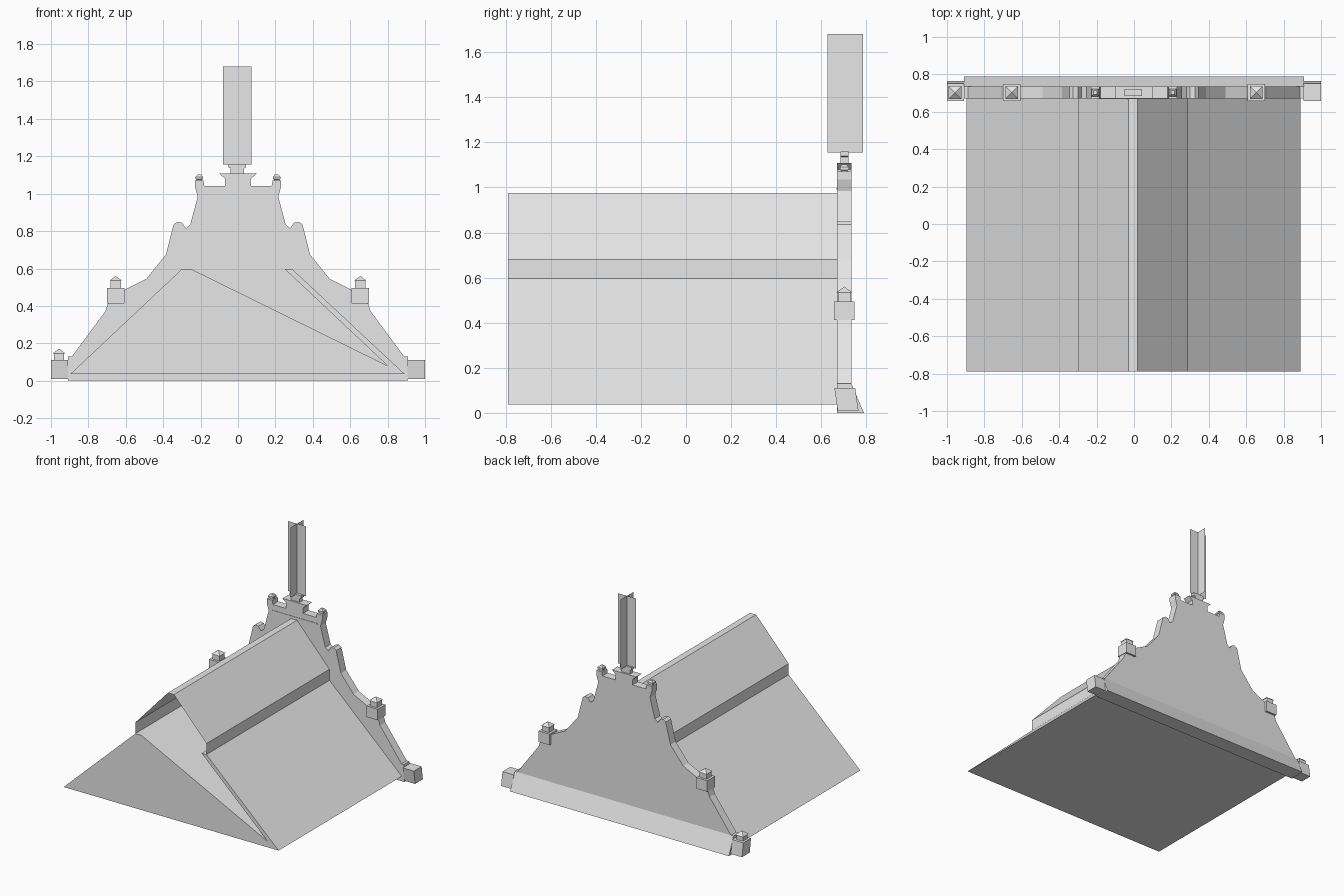
import bpy, bmesh

old = bpy.data.objects.get("Cube")
if old:
    bpy.data.objects.remove(old, do_unlink=True)

GREY = (0.8, 0.8, 0.8, 1.0)
stone = bpy.data.materials.new("pale grey")
stone.use_nodes = True
stone.diffuse_color = GREY
stone.node_tree.nodes["Principled BSDF"].inputs["Base Color"].default_value = GREY

WALL_FRONT, WALL_BACK = 0.671, 0.734
MID = (WALL_FRONT + WALL_BACK) / 2
ROOF_FRONT = -0.789


def finish(name, bm, closed=True):
    if closed:
        bmesh.ops.recalc_face_normals(bm, faces=bm.faces)
    mesh = bpy.data.meshes.new(name)
    bm.to_mesh(mesh)
    bm.free()
    mesh.materials.append(stone)
    obj = bpy.data.objects.new(name, mesh)
    bpy.context.collection.objects.link(obj)
    return obj


def prism(name, outline, y0, y1):
    """Closed x-z outline extruded along y."""
    bm = bmesh.new()
    face = bm.faces.new([bm.verts.new((x, y0, z)) for x, z in outline])
    out = bmesh.ops.extrude_face_region(bm, geom=[face])
    moved = [g for g in out["geom"] if isinstance(g, bmesh.types.BMVert)]
    bmesh.ops.translate(bm, verts=moved, vec=(0, y1 - y0, 0))
    return finish(name, bm)


def sheet(name, path, y0, y1):
    """Open x-z path swept along y as a thin skin."""
    bm = bmesh.new()
    a = [bm.verts.new((x, y0, z)) for x, z in path]
    b = [bm.verts.new((x, y1, z)) for x, z in path]
    for i in range(len(path) - 1):
        bm.faces.new((a[i], b[i], b[i + 1], a[i + 1]))
    return finish(name, bm, closed=False)


def tower(name, x, y, levels):
    """Stack of square rings (half x, half y, z, y shift); a zero size makes a tip."""
    bm = bmesh.new()
    rings = []
    for hx, hy, z, dy in levels:
        if hx == 0:
            rings.append([bm.verts.new((x, y + dy, z))])
        else:
            rings.append([bm.verts.new((x + sx * hx, y + dy + sy * hy, z))
                          for sx, sy in ((-1, -1), (1, -1), (1, 1), (-1, 1))])
    bm.faces.new(rings[0])
    for low, high in zip(rings, rings[1:]):
        for i in range(4):
            j = (i + 1) % 4
            if len(high) == 1:
                bm.faces.new((low[i], low[j], high[0]))
            else:
                bm.faces.new((low[i], low[j], high[j], high[i]))
    if len(rings[-1]) == 4:
        bm.faces.new(rings[-1])
    return finish(name, bm)


# Lower roof with its slanted open notch
prism("lower_roof", [(-0.895, 0.037), (-0.30, 0.597), (-0.25, 0.597), (0.80, 0.08),
                     (0.25, 0.597), (0.29, 0.597), (0.89, 0.037)], ROOF_FRONT, WALL_FRONT)

# Upper roof skin, open at the front
sheet("upper_roof", [(-0.30, 0.597), (-0.30, 0.68), (-0.03, 0.975), (0.02, 0.975),
                     (0.29, 0.68), (0.29, 0.597)], ROOF_FRONT, WALL_FRONT)

# Curvy stepped gable wall, mirrored from its half outline
half = [(0.91, 0.0), (0.91, 0.10), (0.71, 0.37), (0.69, 0.43), (0.60, 0.49),
        (0.49, 0.545), (0.385, 0.675), (0.345, 0.835), (0.325, 0.85), (0.30, 0.845),
        (0.28, 0.815), (0.255, 0.835), (0.215, 0.985), (0.23, 1.035), (0.23, 1.07),
        (0.185, 1.07), (0.18, 1.04), (0.07, 1.04), (0.07, 1.08), (0.10, 1.108)]
prism("gable_wall", half + [(-x, z) for x, z in reversed(half)], WALL_FRONT, WALL_BACK)
prism("gable_ledge", [(-0.19, 0.991), (0.19, 0.991), (0.19, 0.997), (-0.19, 0.997)],
      WALL_FRONT - 0.003, WALL_FRONT)

# Sloping plinth along the back of the wall
bm = bmesh.new()
ends = [[bm.verts.new((x, y, z)) for y, z in
         ((WALL_FRONT, 0), (0.789, 0), (WALL_BACK, 0.13), (WALL_FRONT, 0.13))]
        for x in (-0.908, 0.908)]
for i in range(4):
    j = (i + 1) % 4
    bm.faces.new((ends[0][i], ends[0][j], ends[1][j], ends[1][i]))
for end in ends:
    bm.faces.new(end)
finish("back_plinth", bm)

# Corner blocks, leaning slightly; only one carries a cap
for side, x in (("right", -0.955), ("left", 0.953)):
    tower(side + "_corner_block", x, MID, [(0.046, 0.046, 0.008, 0.017), (0.046, 0.046, 0.11, 0.002)])
tower("right_corner_cap", -0.957, MID, [(0.028, 0.028, 0.108, 0), (0.028, 0.028, 0.145, 0),
                                        (0.034, 0.034, 0.145, 0), (0, 0, 0.172, 0)])

# Matching pinnacles on the shoulders and the top
for side, s in (("right", -1), ("left", 1)):
    tower(side + "_shoulder_pinnacle", s * 0.654, MID,
          [(0.046, 0.046, 0.412, 0), (0.046, 0.046, 0.495, 0), (0.029, 0.029, 0.495, 0),
           (0.029, 0.029, 0.535, 0), (0.034, 0.034, 0.535, 0), (0, 0, 0.56, 0)])
    tower(side + "_top_finial", s * 0.207, MID,
          [(0.014, 0.014, 1.065, 0), (0.014, 0.014, 1.075, 0), (0.02, 0.02, 1.078, 0),
           (0.02, 0.02, 1.09, 0), (0.01, 0.01, 1.102, 0)])

# Neck carrying the crossed vane
tower("vane_neck", -0.003, MID, [(0.036, 0.018, 1.10, 0), (0.036, 0.018, 1.135, 0),
                                 (0.047, 0.018, 1.14, 0), (0.047, 0.018, 1.16, 0)])

# Two crossed upright sheets
bm = bmesh.new()
for dx, dy in ((0.076, 0), (0, 0.079)):
    bm.faces.new([bm.verts.new((-0.004 + s * dx, 0.706 + s * dy, z))
                  for s, z in ((-1, 1.155), (1, 1.155), (1, 1.68), (-1, 1.68))])
finish("crossed_vane", bm, closed=False)
